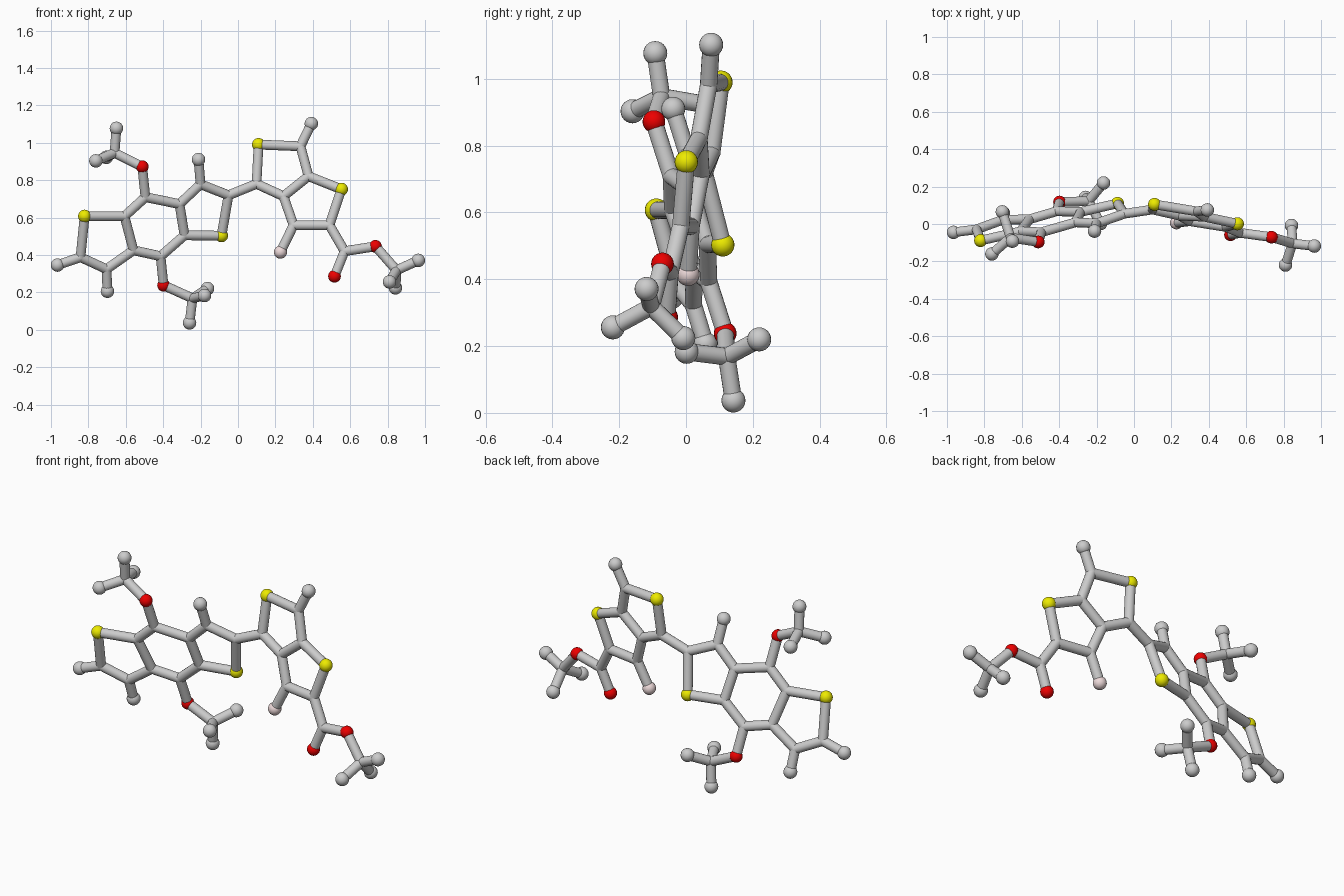
import bpy, bmesh
from mathutils import Vector

if "Cube" in bpy.data.objects:
    bpy.data.objects.remove(bpy.data.objects["Cube"])

BOND_R, JOINT_R = 0.026, 0.0265
BALL_R = {"hydrogen": 0.036, "sulfur": 0.035, "oxygen": 0.034, "fluorine": 0.035, "carbon": JOINT_R}
COLOURS = {"sulfur": (0.85, 0.83, 0.0, 1), "oxygen": (0.85, 0.0, 0.0, 1), "fluorine": (0.85, 0.7, 0.7, 1)}
KINDS = {"H": "hydrogen", "S": "sulfur", "O": "oxygen", "F": "fluorine", "C": "carbon"}


def material(name, colour):
    m = bpy.data.materials.new(name)
    m.diffuse_color = colour
    m.use_nodes = True
    m.node_tree.nodes["Principled BSDF"].inputs["Base Color"].default_value = m.diffuse_color
    return m


MATS = {k: material(k + "_colour", c) for k, c in COLOURS.items()}


def finish(name, bm, mat=None):
    for f in bm.faces:
        f.smooth = True
    for e in bm.edges:
        if len(e.link_faces) == 2 and e.calc_face_angle() > 0.8:
            e.smooth = False
    me = bpy.data.meshes.new(name)
    bm.to_mesh(me)
    bm.free()
    if mat:
        me.materials.append(mat)
    ob = bpy.data.objects.new(name, me)
    bpy.context.collection.objects.link(ob)
    return ob


def ball(name, pos, kind):
    bm = bmesh.new()
    bmesh.ops.create_uvsphere(bm, u_segments=20, v_segments=12, radius=BALL_R[kind])
    finish(name, bm, MATS.get(kind)).location = pos


def rod(name, a, b):
    bm = bmesh.new()
    d = b - a
    bmesh.ops.create_cone(bm, cap_ends=True, segments=18, radius1=BOND_R, radius2=BOND_R, depth=d.length)
    ob = finish(name, bm)
    ob.location = (a + b) / 2
    ob.rotation_mode = 'QUATERNION'
    ob.rotation_quaternion = d.to_track_quat('Z', 'Y')


def on_plane(flat, a, b, c):
    """Flat ring atoms: depth follows the tilted ring plane."""
    return {k: Vector((x, a + b * x + c * z, z)) for k, (x, z) in flat.items()}


# Left fused three-ring unit, flat and tilted
left = on_plane({
    "S1": (-.82, .607), "C2": (-.842, .388), "H2": (-.965, .346), "C3": (-.703, .324),
    "H3": (-.698, .206), "C4": (-.559, .425), "C5": (-.607, .607), "C6": (-.495, .709),
    "O6": (-.512, .872), "C7": (-.313, .672), "C8": (-.286, .505), "C9": (-.414, .393),
    "O9": (-.398, .238), "C10": (-.2, .778), "H10": (-.211, .91), "C11": (-.051, .719),
    "S12": (-.088, .503)}, .279, .2294, -.2955)

# Right fused two-ring unit with ester, on its own plane
right = on_plane({
    "C21": (.099, .78), "S22": (.11, .99), "C23": (.334, .981), "H23": (.392, 1.102),
    "C24": (.377, .821), "C25": (.243, .714), "S26": (.553, .751), "C27": (.489, .559),
    "C28": (.297, .559), "F28": (.227, .415), "C29": (.57, .42), "O30": (.516, .286),
    "O31": (.735, .446)}, -.0155, -.159, .139)

# Three methyl groups
methyl = {k: Vector(p) for k, p in {
    "C40": (-.66, -.073, .946), "H41": (-.65, -.092, 1.077), "H42": (-.76, -.16, .903),
    "H43": (-.704, .065, .922),
    "C50": (-.243, .122, .168), "H51": (-.259, .142, .037), "H52": (-.163, .219, .22),
    "H53": (-.179, .002, .183),
    "C60": (.848, -.104, .318), "H61": (.964, -.118, .371), "H62": (.81, -.219, .256),
    "H63": (.842, -.008, .224)}.items()}

atoms = {**left, **right, **methyl}
for key, pos in atoms.items():
    kind = KINDS[key[0]]
    ball(f"{kind}_ball_{key[1:]}", pos, kind)

# Bonds as chains of neighbouring atoms
chains = [
    "S1 C2 C3 C4 C5 S1", "C5 C6 C7 C8 C9 C4", "C7 C10 C11 S12 C8",
    "C2 H2", "C3 H3", "C10 H10", "C11 C21",
    "C21 S22 C23 C24 C25 C21", "C24 S26 C27 C28 C25", "C23 H23", "C28 F28",
    "C27 C29 O30", "C29 O31 C60", "C6 O6 C40", "C9 O9 C50",
    "H41 C40 H42", "C40 H43", "H51 C50 H52", "C50 H53", "H61 C60 H62", "C60 H63"]
for chain in chains:
    keys = chain.split()
    for p, q in zip(keys, keys[1:]):
        rod(f"bond_{p}_{q}", atoms[p], atoms[q])
